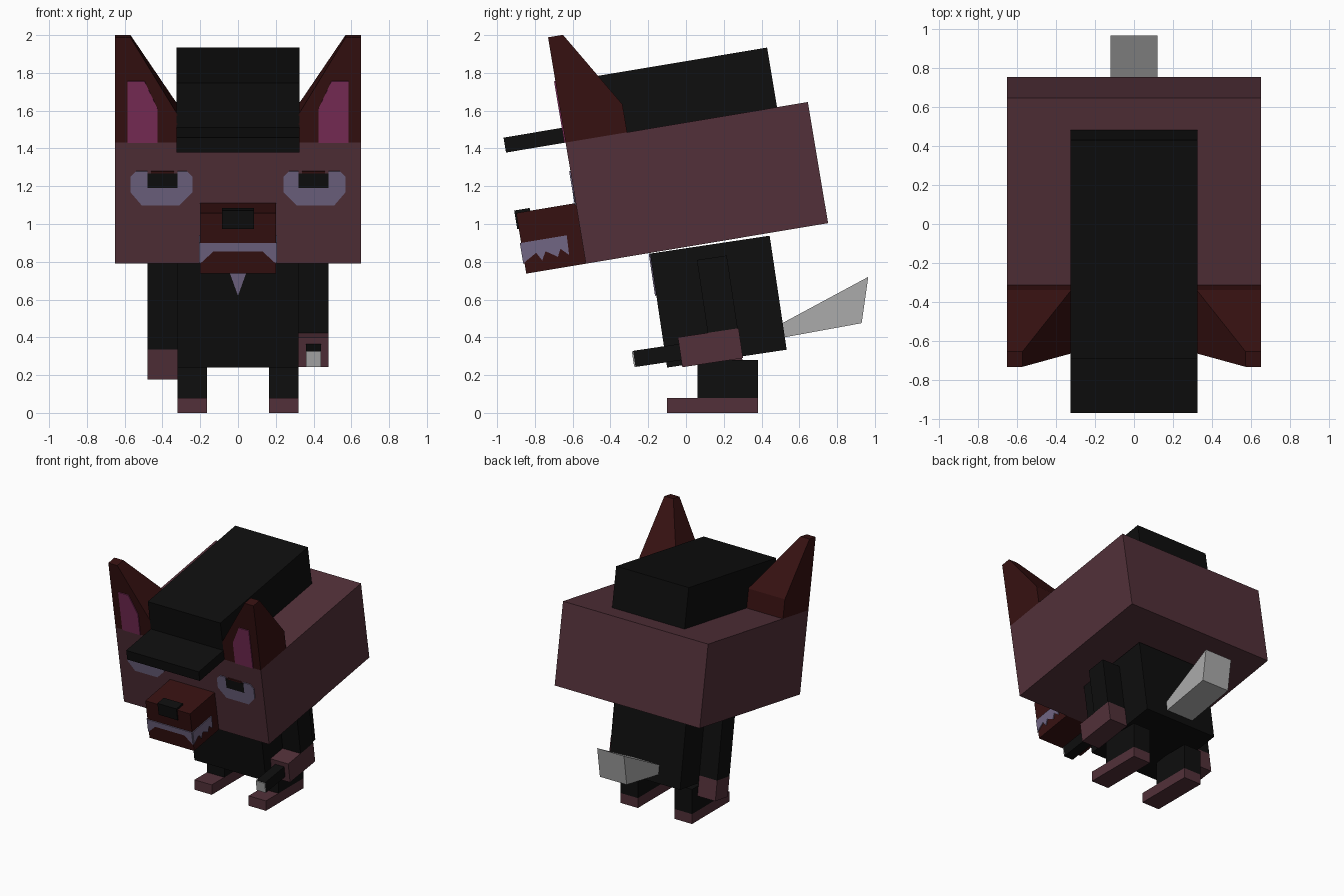
import bpy, bmesh, math
from mathutils import Vector

if "Cube" in bpy.data.objects:
    bpy.data.objects.remove(bpy.data.objects["Cube"])


def material(name, rgb):
    m = bpy.data.materials.new(name)
    m.diffuse_color = (*rgb, 1)
    m.use_nodes = True
    m.node_tree.nodes["Principled BSDF"].inputs["Base Color"].default_value = m.diffuse_color
    return m


FUR = material("mauve fur", (0.085, 0.030, 0.041))
RED = material("dark red fur", (0.037, 0.0055, 0.0055))
BLACK = material("black cloth", (0.0044, 0.0044, 0.0044))
PINK = material("inner ear pink", (0.205, 0.027, 0.102))
LILAC = material("lilac", (0.165, 0.132, 0.228))
GREY = material("grey", (0.41, 0.41, 0.41))

# Tilted frames: (y, z of the front bottom edge, tilt about x)
HEAD = (-0.53, 0.79, math.radians(9.5))
BODY = (-0.10, 0.24, math.radians(8.5))
GROUND = (0, 0, 0)


def finish(name, bm, mat, frame):
    bmesh.ops.recalc_face_normals(bm, faces=bm.faces)
    mesh = bpy.data.meshes.new(name)
    bm.to_mesh(mesh)
    bm.free()
    mesh.materials.append(mat)
    ob = bpy.data.objects.new(name, mesh)
    ob.location = (0, frame[0], frame[1])
    ob.rotation_euler.x = frame[2]
    bpy.context.collection.objects.link(ob)
    return ob


def loft(name, rings, mat, frame):
    """Skin a stack of matching point rings and cap both ends."""
    bm = bmesh.new()
    vs = [[bm.verts.new(p) for p in r] for r in rings]
    n = len(vs[0])
    for a, b in zip(vs, vs[1:]):
        for i in range(n):
            j = (i + 1) % n
            bm.faces.new((a[i], a[j], b[j], b[i]))
    bm.faces.new(vs[0])
    bm.faces.new(vs[-1])
    return finish(name, bm, mat, frame)


def rect(x, y, z):
    return [(x[0], y[0], z), (x[1], y[0], z), (x[1], y[1], z), (x[0], y[1], z)]


def box(name, x, y, z, mat, frame):
    return loft(name, [rect(x, y, z[0]), rect(x, y, z[1])], mat, frame)


def front_plate(name, pts, y, mat, frame, t=0.007):
    """Thin plate from an x-z outline, standing off a front face at y."""
    return loft(name, [[(x, d, z) for x, z in pts] for d in (y - t, y)], mat, frame)


def side_plate(name, pts, x, mat, frame, t=0.007):
    """Thin plate from a y-z outline on a side face at x."""
    d = math.copysign(t, x)
    return loft(name, [[(k, y, z) for y, z in pts] for k in (x, x + d)], mat, frame)


def sx(s, a, b):
    return tuple(sorted((s * a, s * b)))


# Head, snout and nose
box("head", (-0.65, 0.65), (0, 1.30), (0, 0.65), FUR, HEAD)
box("snout", (-0.20, 0.20), (-0.32, 0), (0, 0.325), RED, HEAD)
box("nose", (-0.085, 0.085), (-0.328, -0.245), (0.24, 0.34), BLACK, HEAD)

# Cap
box("cap_crown", (-0.325, 0.325), (0, 1.135), (0.65, 0.97), BLACK, HEAD)
box("cap_brim", (-0.325, 0.325), (-0.32, 0), (0.65, 0.73), BLACK, HEAD)

# Mouth: front strip, then jagged teeth on the sides
front_plate("front_teeth", [(-0.2, 0.055), (-0.13, 0.12), (0.13, 0.12), (0.2, 0.055),
                            (0.2, 0.165), (-0.2, 0.165)], -0.32, LILAC, HEAD)
TEETH = [(-0.32, 0.06), (-0.25, 0.10), (-0.225, 0.055), (-0.20, 0.10), (-0.14, 0.06),
         (-0.12, 0.10), (-0.08, 0.06), (-0.075, 0.165), (-0.32, 0.165)]

EYE = [(0.24, 0.385), (0.31, 0.314), (0.51, 0.314), (0.57, 0.385), (0.57, 0.467),
       (0.54, 0.497), (0.48, 0.497), (0.48, 0.406), (0.32, 0.406), (0.32, 0.497),
       (0.27, 0.497), (0.24, 0.467)]
PUPIL = [(0.32, 0.406), (0.48, 0.406), (0.48, 0.485), (0.32, 0.485)]
LID = [(0.34, 0.485), (0.46, 0.485), (0.46, 0.497), (0.34, 0.497)]
EAR_INNER = [(0.425, 0.65), (0.585, 0.65), (0.585, 0.98), (0.495, 0.98), (0.425, 0.83)]

for side, s in (("left", 1), ("right", -1)):
    def flip(pts):
        return [(s * x, z) for x, z in pts]

    # Face details
    side_plate(side + "_teeth", TEETH, s * 0.20, LILAC, HEAD)
    front_plate(side + "_eye_patch", flip(EYE), 0, LILAC, HEAD)
    front_plate(side + "_pupil", flip(PUPIL), 0, BLACK, HEAD)
    front_plate(side + "_eyelid", flip(LID), 0, RED, HEAD)

    # Ear: straight base, then tapering to a small tip at the outer front
    wide, tip = sx(s, 0.32, 0.65), sx(s, 0.57, 0.65)
    loft(side + "_ear", [rect(wide, (0, 0.33), 0.65), rect(wide, (0, 0.33), 0.80),
                         rect(tip, (0, 0.08), 1.215)], RED, HEAD)
    front_plate(side + "_inner_ear", flip(EAR_INNER), 0, PINK, HEAD)

    # Leg and foot
    leg = sx(s, 0.165, 0.32)
    box(side + "_leg", leg, (0.06, 0.38), (0.08, 0.28), BLACK, GROUND)
    box(side + "_foot", leg, (-0.10, 0.38), (0, 0.08), FUR, GROUND)

# Body with chest tuft
box("body", (-0.32, 0.32), (0, 0.64), (0, 0.61), BLACK, BODY)
front_plate("chest_tuft", [(-0.08, 0.61), (0, 0.385), (0.08, 0.61)], 0, LILAC, BODY)

# Hanging arm
box("right_arm", (-0.48, -0.32), (0.24, 0.40), (0.06, 0.54), BLACK, BODY)
box("right_hand", (-0.48, -0.32), (0.24, 0.40), (-0.10, 0.06), FUR, BODY)

# Bent arm holding a short rod with a grey end
box("left_arm", (0.32, 0.48), (0.24, 0.40), (0.15, 0.54), BLACK, BODY)
box("left_hand", (0.32, 0.48), (0.08, 0.405), (-0.01, 0.15), FUR, BODY)
box("held_rod", (0.36, 0.44), (-0.165, 0.08), (0.028, 0.114), BLACK, BODY)
front_plate("rod_end", [(0.36, 0.03), (0.44, 0.03), (0.44, 0.112), (0.36, 0.112)],
            -0.165, GREY, BODY)

# Tail: a wedge widening backwards
TAIL = [(0.51, 0.475), (0.965, 0.72), (0.93, 0.475), (0.52, 0.40)]
loft("tail", [[(x, y, z) for y, z in TAIL] for x in (-0.12, 0.12)], GREY, GROUND)
